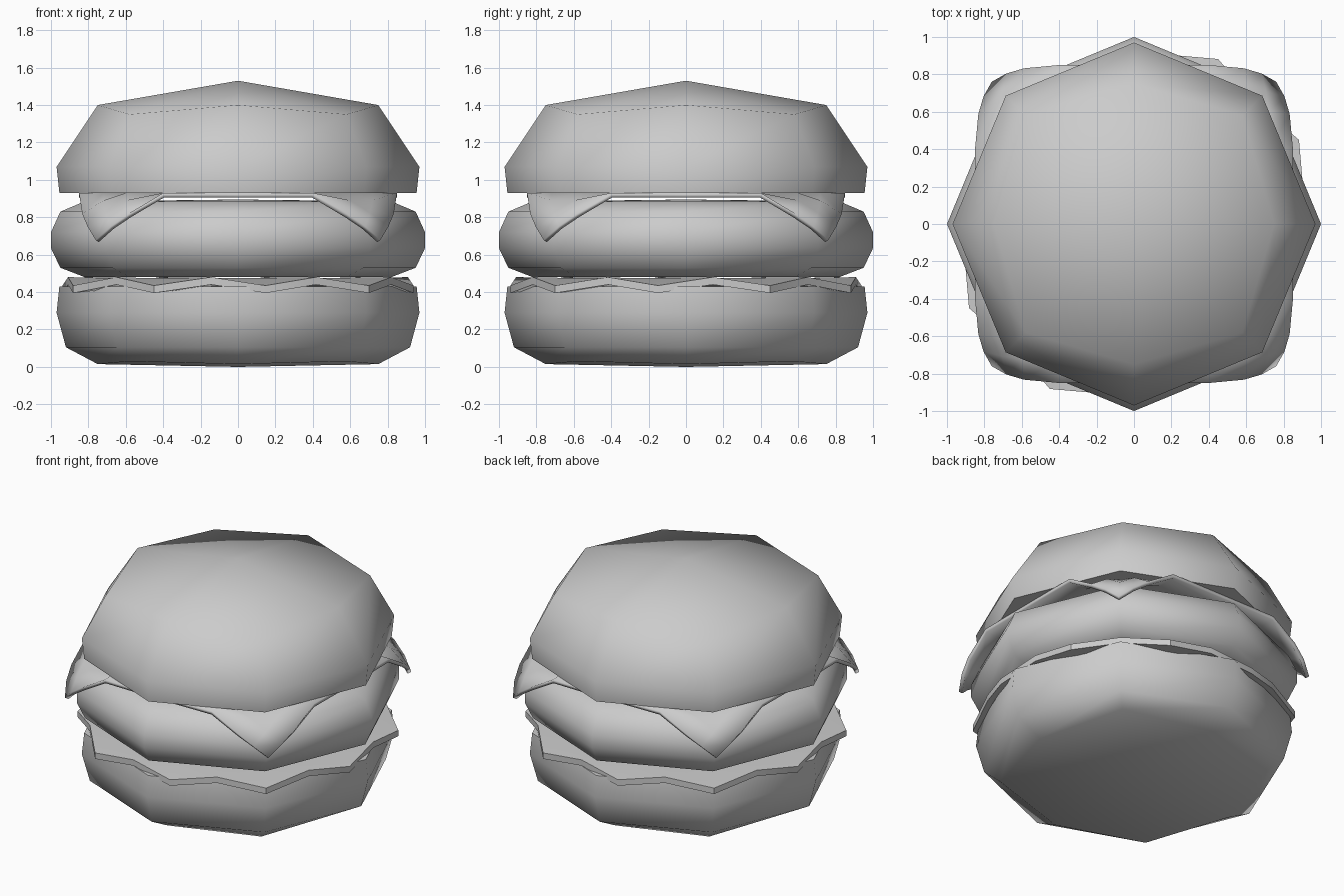
import bpy, bmesh
from math import sin, cos, pi, radians

if "Cube" in bpy.data.objects:
    bpy.data.objects.remove(bpy.data.objects["Cube"])


def finish(bm, name, angle):
    bmesh.ops.recalc_face_normals(bm, faces=bm.faces)
    mesh = bpy.data.meshes.new(name)
    bm.to_mesh(mesh)
    bm.free()
    ob = bpy.data.objects.new(name, mesh)
    bpy.context.collection.objects.link(ob)
    bpy.ops.object.select_all(action='DESELECT')
    ob.select_set(True)
    bpy.context.view_layer.objects.active = ob
    bpy.ops.object.shade_smooth_by_angle(angle=radians(angle))
    return ob


def ring(bm, axis, diag):
    """Eight vertices; axis and diag are (radius, z) for alternating corners."""
    out = []
    for i in range(8):
        r, z = diag if i % 2 else axis
        out.append(bm.verts.new((r * cos(i * pi / 4), r * sin(i * pi / 4), z)))
    return out


def quad_cap(bm, loop, z):
    """Close a ring with four quads meeting at a centre vertex."""
    c = bm.verts.new((0, 0, z))
    for i in range(0, 8, 2):
        bm.faces.new((c, loop[i], loop[i + 1], loop[(i + 2) % 8]))


def round_part(name, rings, z_low, z_high):
    bm = bmesh.new()
    loops = [ring(bm, r[0], r[-1]) for r in rings]
    for a, b in zip(loops, loops[1:]):
        for i in range(8):
            j = (i + 1) % 8
            bm.faces.new((a[i], a[j], b[j], b[i]))
    quad_cap(bm, loops[0], z_low)
    quad_cap(bm, loops[-1], z_high)
    return finish(bm, name, 60)


# Buns and patty: rounded octagons
round_part("bottom_bun", [[(0.75, 0.015), (0.82, 0.03)], [(0.92, 0.105)],
                          [(0.97, 0.29)], [(0.955, 0.43)]], 0.0, 0.43)
round_part("patty", [[(0.82, 0.48)], [(0.95, 0.53)], [(1.0, 0.635)],
                     [(1.0, 0.72)], [(0.95, 0.83)], [(0.82, 0.885)]], 0.48, 0.895)
round_part("top_bun", [[(0.955, 0.93)], [(0.97, 1.07)],
                       [(0.75, 1.40), (0.82, 1.35)]], 0.93, 1.53)

# Lettuce: twenty-sided leaf, rim alternating between crest and trough
bm = bmesh.new()
N, THICK = 20, 0.04
rows = []
for dz in (0, -THICK):
    inner, outer = [], []
    for i in range(N):
        a = radians(-45 + 18 * i)
        if i % 2:
            r, z = 0.92, 0.48
        else:
            r, z = (0.95 if i in (2, 8, 12, 18) else 0.99), 0.435
        outer.append(bm.verts.new((r * cos(a), r * sin(a), z + dz)))
        inner.append(bm.verts.new((0.7 * cos(a), 0.7 * sin(a), 0.475 + dz)))
    bm.faces.new(inner)
    rows.append((inner, outer))
(ti, to), (bi, bo) = rows
for i in range(N):
    j = (i + 1) % N
    for p, q in ((ti, to), (to, bo), (bo, bi)):
        bm.faces.new((p[i], p[j], q[j], q[i]))
finish(bm, "lettuce", 30)

# Cheese: square slice with drooping corners
bm = bmesh.new()
half = [0.4, 0.6, 0.72, 0.85]
coords = [-v for v in reversed(half)] + [0.0] + half
grid = []
for y in coords:
    row = []
    for x in coords:
        d = max(0.0, abs(x) + abs(y) - 1.25)
        k = 1 - 0.52 * d * d
        row.append(bm.verts.new((x * k, y * k, 0.93 - 0.56 * d)))
    grid.append(row)
for r0, r1 in zip(grid, grid[1:]):
    for i in range(len(coords) - 1):
        bm.faces.new((r0[i], r0[i + 1], r1[i + 1], r1[i]))
cheese = finish(bm, "cheese", 40)
mod = cheese.modifiers.new("thickness", 'SOLIDIFY')
mod.thickness = 0.025
mod.offset = -1
# make sure the thickness goes downwards
if cheese.data.polygons[0].normal.z < 0:
    cheese.data.flip_normals()
